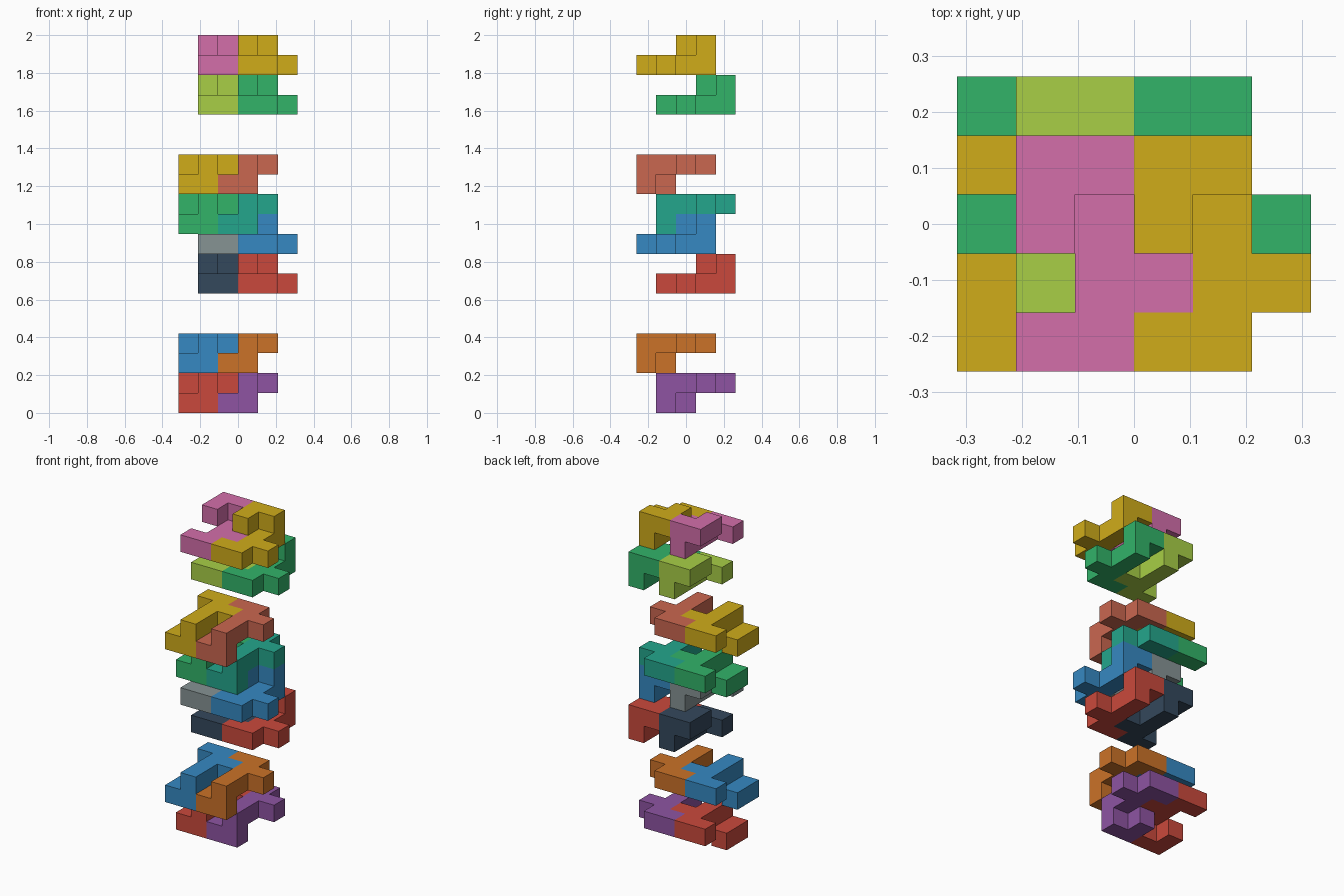
import bpy, bmesh, math
from mathutils import Vector

if "Cube" in bpy.data.objects:
    bpy.data.objects.remove(bpy.data.objects["Cube"])

U = 2 / 19  # cube size

# One nine-cube piece: (x, y, z) cells
PIECE = [(3, 3, 1), (4, 3, 1), (3, 2, 1), (4, 3, 0), (4, 2, 0),
         (4, 1, 0), (5, 1, 0), (3, 0, 0), (4, 0, 0)]
# The same piece turned over about the x axis
FLIPPED = [(x - 1, 3 - y, 1 - z) for x, y, z in PIECE]


def linear(c):
    c /= 255
    return c / 12.92 if c <= 0.04045 else ((c + 0.055) / 1.055) ** 2.4


def material(name, rgb):
    mat = bpy.data.materials.get(name) or bpy.data.materials.new(name)
    mat.diffuse_color = (*[linear(c) for c in rgb], 1)
    mat.use_nodes = True
    mat.node_tree.nodes["Principled BSDF"].inputs["Base Color"].default_value = mat.diffuse_color
    return mat


def make_piece(name, cells, offset, mat):
    cells = {tuple(a + b for a, b in zip(c, offset)) for c in cells}
    bm = bmesh.new()
    for c in sorted(cells):
        for axis in range(3):
            for s in (0, 1):
                n = list(c)
                n[axis] += 2 * s - 1
                if tuple(n) in cells:
                    continue  # inner face
                b, d = (axis + 1) % 3, (axis + 2) % 3
                corners = []
                for i, j in ((0, 0), (1, 0), (1, 1), (0, 1)):
                    p = list(c)
                    p[axis] += s
                    p[b] += i
                    p[d] += j
                    corners.append(bm.verts.new(
                        ((p[0] - 3) * U, (p[1] - 2.5) * U, p[2] * U)))
                bm.faces.new(corners if s else corners[::-1])
    # weld cubes and merge coplanar faces
    bmesh.ops.remove_doubles(bm, verts=bm.verts, dist=U * 0.01)
    bmesh.ops.dissolve_limit(bm, angle_limit=math.radians(1),
                             verts=bm.verts, edges=bm.edges)
    mesh = bpy.data.meshes.new(name)
    bm.to_mesh(mesh)
    bm.free()
    mesh.materials.append(mat)
    bpy.context.collection.objects.link(bpy.data.objects.new(name, mesh))


COLORS = {
    "red": (202, 73, 60), "purple": (142, 84, 162), "blue": (54, 137, 194),
    "orange": (203, 114, 40), "navy": (52, 72, 92), "grey": (134, 147, 148),
    "green": (50, 179, 105), "teal": (36, 166, 140), "gold": (208, 172, 26),
    "salmon": (202, 103, 80), "lime": (168, 207, 70), "pink": (211, 110, 170),
}

# Layers from bottom to top: cells, y shift, z layer, left colour, right colour
LAYERS = [
    (FLIPPED, 1, 0, "red", "purple"),
    (FLIPPED, 0, 2, "blue", "orange"),
    (PIECE, 1, 6, "navy", "red"),
    (PIECE, 0, 8, "grey", "blue"),
    (FLIPPED, 1, 9, "green", "teal"),
    (FLIPPED, 0, 11, "gold", "salmon"),
    (PIECE, 1, 15, "lime", "green"),
    (PIECE, 0, 17, "pink", "gold"),
]

for i, (cells, dy, dz, left, right) in enumerate(LAYERS, 1):
    for side, dx, col in (("left", -2, left), ("right", 0, right)):
        make_piece(f"layer_{i}_{side}_piece", cells, (dx, dy, dz),
                   material(col, COLORS[col]))
